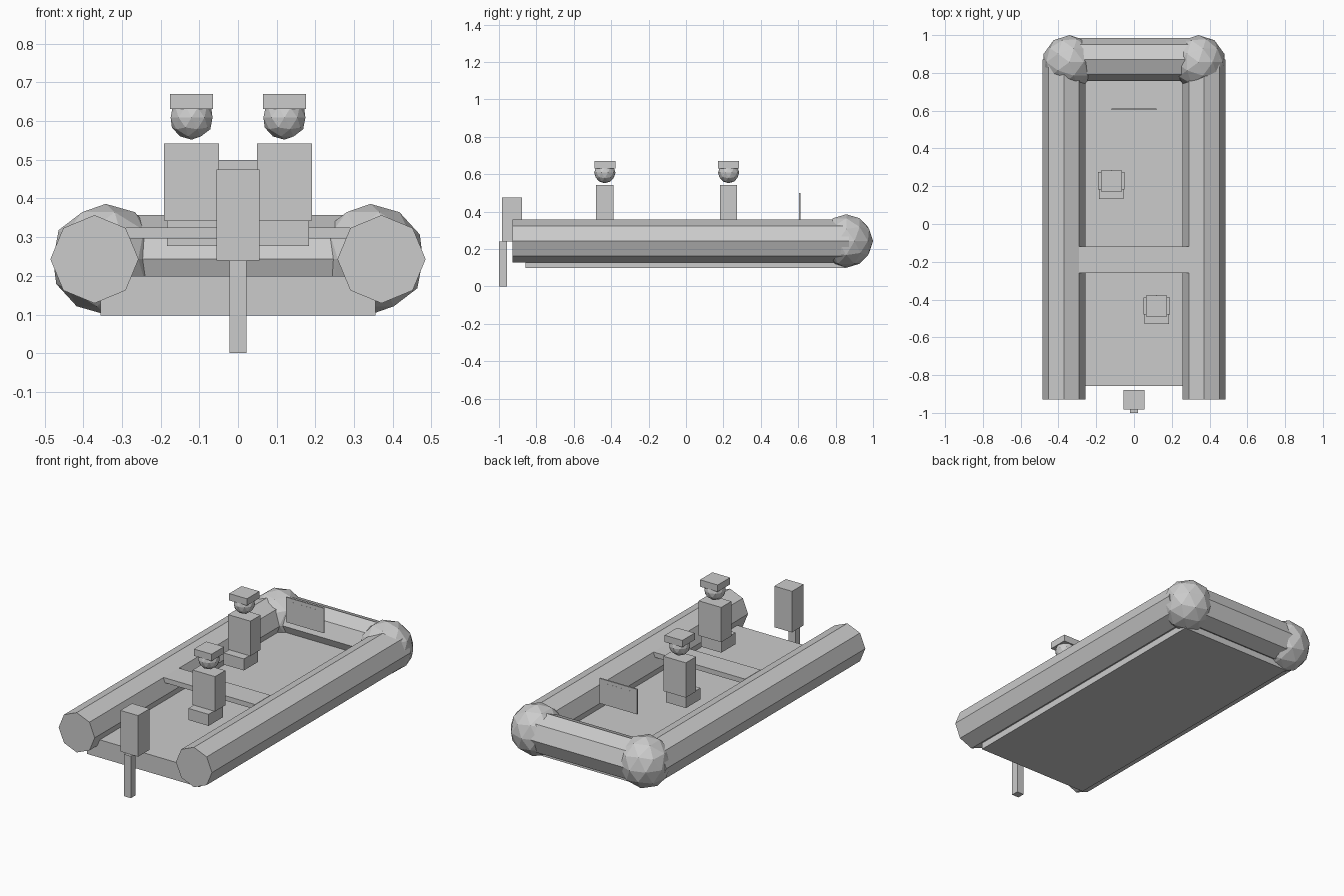
import bpy, math

if "Cube" in bpy.data.objects:
    bpy.data.objects.remove(bpy.data.objects["Cube"])

grey = bpy.data.materials.new("light grey")
grey.diffuse_color = (0.6, 0.6, 0.6, 1)
grey.use_nodes = True
grey.node_tree.nodes["Principled BSDF"].inputs["Base Color"].default_value = grey.diffuse_color


def finish(name):
    ob = bpy.context.object
    ob.name = name
    ob.data.materials.append(grey)
    return ob


def box(name, x, y, z):
    """Box from (min, max) ranges on each axis."""
    bpy.ops.mesh.primitive_cube_add(size=1, location=[sum(r) / 2 for r in (x, y, z)])
    ob = finish(name)
    ob.scale = [r[1] - r[0] for r in (x, y, z)]
    return ob


def ball(name, loc, r):
    bpy.ops.mesh.primitive_ico_sphere_add(subdivisions=2, radius=r, location=loc)
    return finish(name)


def tube(name, loc, length, rot):
    bpy.ops.mesh.primitive_cylinder_add(vertices=8, radius=0.114, depth=length,
                                        location=loc, rotation=rot)
    return finish(name)


# Inflatable hull: side tubes, round bow corners and bow tube
Q = math.pi / 2
for side, s in (("left", -1), ("right", 1)):
    tube(side + "_tube", (s * 0.371, -0.0285, 0.243), 1.799, (Q, 0, 0))
    ball(side + "_bow_corner", (s * 0.342, 0.857, 0.243), 0.143)
tube("bow_tube", (0, 0.871, 0.243), 0.684, (0, Q, 0))

# Floor and cross bench
box("floor", (-0.356, 0.356), (-0.857, 0.857), (0.098, 0.2))
box("bench", (-0.29, 0.29), (-0.26, -0.12), (0.297, 0.325))

# Seated crew
for n, x, y in (("front", -0.12, 0.228), ("rear", 0.12, -0.434)):
    box(n + "_crew_legs", (x - 0.064, x + 0.064), (y - 0.095, y + 0.035), (0.277, 0.343))
    box(n + "_crew_torso", (x - 0.071, x + 0.071), (y - 0.046, y + 0.046), (0.343, 0.542))
    ball(n + "_crew_head", (x, y, 0.609), 0.057)
    box(n + "_crew_hat", (x - 0.056, x + 0.056), (y - 0.056, y + 0.056), (0.631, 0.67))

# Windscreen with a thin centre plate
box("windscreen", (-0.12, 0.12), (0.604, 0.612), (0.357, 0.5))
box("windscreen_plate", (-0.09, 0.09), (0.6035, 0.6125), (0.38, 0.48))

# Outboard motor
box("motor_housing", (-0.056, 0.056), (-0.983, -0.878), (0.24, 0.475))
box("motor_leg", (-0.022, 0.022), (-1.0, -0.957), (0, 0.24))
